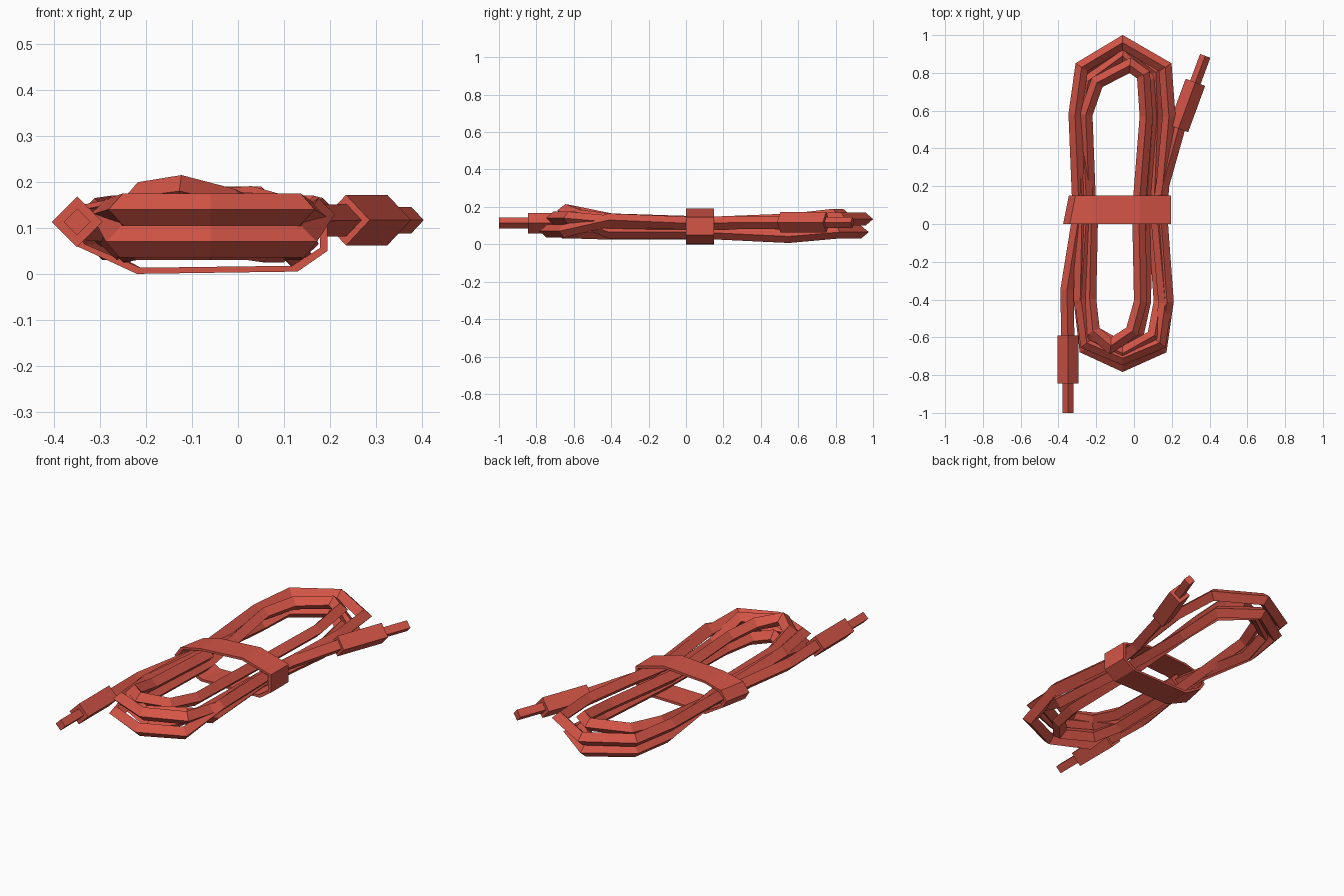
import bpy, bmesh
from mathutils import Vector

if "Cube" in bpy.data.objects:
    bpy.data.objects.remove(bpy.data.objects["Cube"])

red = bpy.data.materials.new("cable red")
red.diffuse_color = (0.66, 0.09, 0.062, 1)
red.use_nodes = True
red.node_tree.nodes["Principled BSDF"].inputs["Base Color"].default_value = red.diffuse_color
UP = Vector((0, 0, 1))


def finish(name, bm):
    bmesh.ops.recalc_face_normals(bm, faces=bm.faces)
    me = bpy.data.meshes.new(name)
    bm.to_mesh(me)
    bm.free()
    me.materials.append(red)
    ob = bpy.data.objects.new(name, me)
    bpy.context.collection.objects.link(ob)
    return ob


def sweep(name, pts, r):
    """Diamond section swept along a path, mitred at the corners."""
    pts = [Vector(p) for p in pts]
    bm = bmesh.new()
    dirs = [(b - a).normalized() for a, b in zip(pts, pts[1:])]
    rings = []
    for i, p in enumerate(pts):
        d0, d1 = dirs[max(i - 1, 0)], dirs[min(i, len(dirs) - 1)]
        t = (d0 + d1).normalized()
        side = t.cross(UP).normalized()
        up = side.cross(t)
        miter = min(1 / max(t.dot(d0), 0.5), 1.4)
        offs = (side * r * miter, up * r, -side * r * miter, -up * r)
        rings.append([bm.verts.new(p + o) for o in offs])
    for a, b in zip(rings, rings[1:]):
        for k in range(4):
            bm.faces.new((a[k], a[(k + 1) % 4], b[(k + 1) % 4], b[k]))
    bm.faces.new(rings[0])
    bm.faces.new(rings[-1])
    return finish(name, bm)


def turn(lf, lb, ln, rf, rb, rn, yf, yn, z, zf, zn):
    """One clockwise turn: up the left, round the far end, down the right, round the near end."""
    cx = -0.06
    return [(lf, 0.58, z), (lf + 0.035, yf - 0.13, zf), (cx, yf, zf),
            (rf - 0.02, yf - 0.13, zf), (rf, 0.57, z), (rb, 0.07, min(z, 0.11)),
            (rn, -0.41, z), (rn - 0.035, yn + 0.09, zn), (cx, yn, zn),
            (ln + 0.03, yn + 0.09, zn), (ln, -0.40, z), (lb, 0.07, min(z, 0.115))]


# coiled cable, from the near-left plug through the outer turns
R = 0.035
outer = [(-0.35, -0.62, 0.113), (-0.355, -0.35, 0.11), (-0.29, 0.05, 0.105)]
outer += turn(-0.312, -0.275, -0.285, 0.185, 0.14, 0.175, 0.96, -0.745, 0.13, 0.135, 0.07)
second = turn(-0.295, -0.26, -0.265, 0.135, 0.105, 0.14, 0.935, -0.685, 0.065, 0.065, 0.14)
second[4] = (0.125, 0.55, 0.042)      # strand sagging at the far right
outer += second
sweep("outer_cable_turns", outer, R)

# cable from the far-right plug, round the near end into the inner turns
inner = [(0.24, 0.52, 0.117), (0.15, 0.2, 0.115), (0.125, 0.02, 0.11), (0.165, -0.42, 0.12),
         (0.135, -0.63, 0.14), (-0.06, -0.71, 0.14), (-0.25, -0.63, 0.14),
         (-0.28, -0.4, 0.13), (-0.25, 0.07, 0.115)]
inner += turn(-0.275, -0.235, -0.25, 0.10, 0.065, 0.055, 0.89, -0.66, 0.06, 0.08, 0.065)
last = turn(-0.255, -0.225, -0.235, 0.065, 0.025, 0.035, 0.84, -0.63, 0.13, 0.15, 0.18)
last[1:4] = [(-0.195, 0.75, 0.14), (-0.02, 0.84, 0.155), (0.05, 0.79, 0.155)]
last[7:10] = [(-0.01, -0.57, 0.15), (-0.125, -0.645, 0.18), (-0.215, -0.57, 0.165)]
sweep("inner_cable_turns", inner + last, R)


# plugs: thick grip and thin tip, both diamond in section
def plug(name, a, b, c):
    sweep(name + "_grip", [a, b], 0.055)
    sweep(name + "_tip", [b, c], 0.029)


plug("near_plug", (-0.35, -0.59, 0.113), (-0.35, -0.845, 0.113), (-0.35, -1.0, 0.113))
plug("far_plug", (0.235, 0.505, 0.117), (0.325, 0.75, 0.117), (0.377, 0.89, 0.117))

# strap round the middle, an open ring with its left side skewed
profile = [(-0.375, 0.10), (-0.34, 0.15), (-0.22, 0.175), (0.03, 0.191), (0.195, 0.145),
           (0.195, 0.05), (0.13, 0.005), (-0.22, 0.0), (-0.35, 0.06)]
bm = bmesh.new()
rings = []
for y, is_outer in ((0, True), (0.15, True), (0.15, False), (0, False)):
    ring = []
    for x, z in profile:
        if x < -0.3:
            x += 0.2 * y
        if not is_outer:
            x, z = -0.08 + (x + 0.08) * 0.94, 0.095 + (z - 0.095) * 0.86
        ring.append(bm.verts.new((x, y, z)))
    rings.append(ring)
n = len(profile)
for i in range(4):
    a, b = rings[i], rings[(i + 1) % 4]
    for k in range(n):
        bm.faces.new((a[k], a[(k + 1) % n], b[(k + 1) % n], b[k]))
finish("strap", bm)
